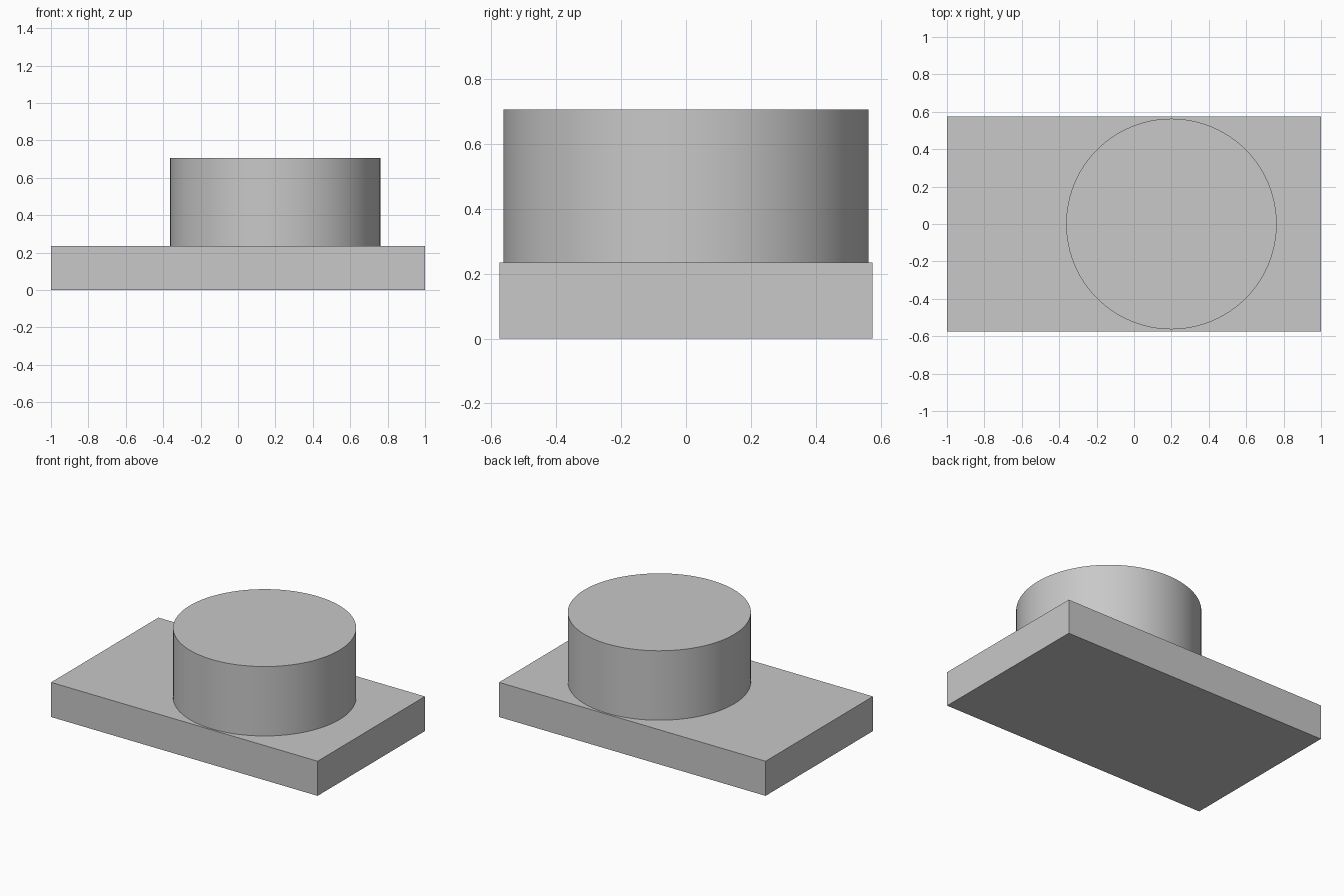
import bpy
import math

default_cube = bpy.data.objects.get("Cube")
if default_cube:
    bpy.data.objects.remove(default_cube, do_unlink=True)

# Single grey material
grey = bpy.data.materials.new("plain_grey")
grey.use_nodes = True
colour = (0.58, 0.58, 0.58, 1.0)
grey.diffuse_color = colour
grey.node_tree.nodes["Principled BSDF"].inputs["Base Color"].default_value = colour

LENGTH, WIDTH = 2.0, 1.15
BASE_TOP, BOSS_TOP = 0.235, 0.706
BOSS_RADIUS, BOSS_X = 0.563, 0.2


def finish(name):
    part = bpy.context.object
    part.name = name
    part.data.materials.append(grey)
    return part


# Rectangular base plate
bpy.ops.mesh.primitive_cube_add(size=1, location=(0, 0, BASE_TOP / 2))
plate = finish("base_plate")
plate.scale = (LENGTH, WIDTH, BASE_TOP)
bpy.ops.object.transform_apply(location=False, rotation=False, scale=True)

# Round boss standing on the plate, off centre
bpy.ops.mesh.primitive_cylinder_add(
    vertices=96, radius=BOSS_RADIUS, depth=BOSS_TOP - BASE_TOP,
    location=(BOSS_X, 0, (BASE_TOP + BOSS_TOP) / 2))
finish("round_boss")
bpy.ops.object.shade_smooth_by_angle(angle=math.radians(30))
